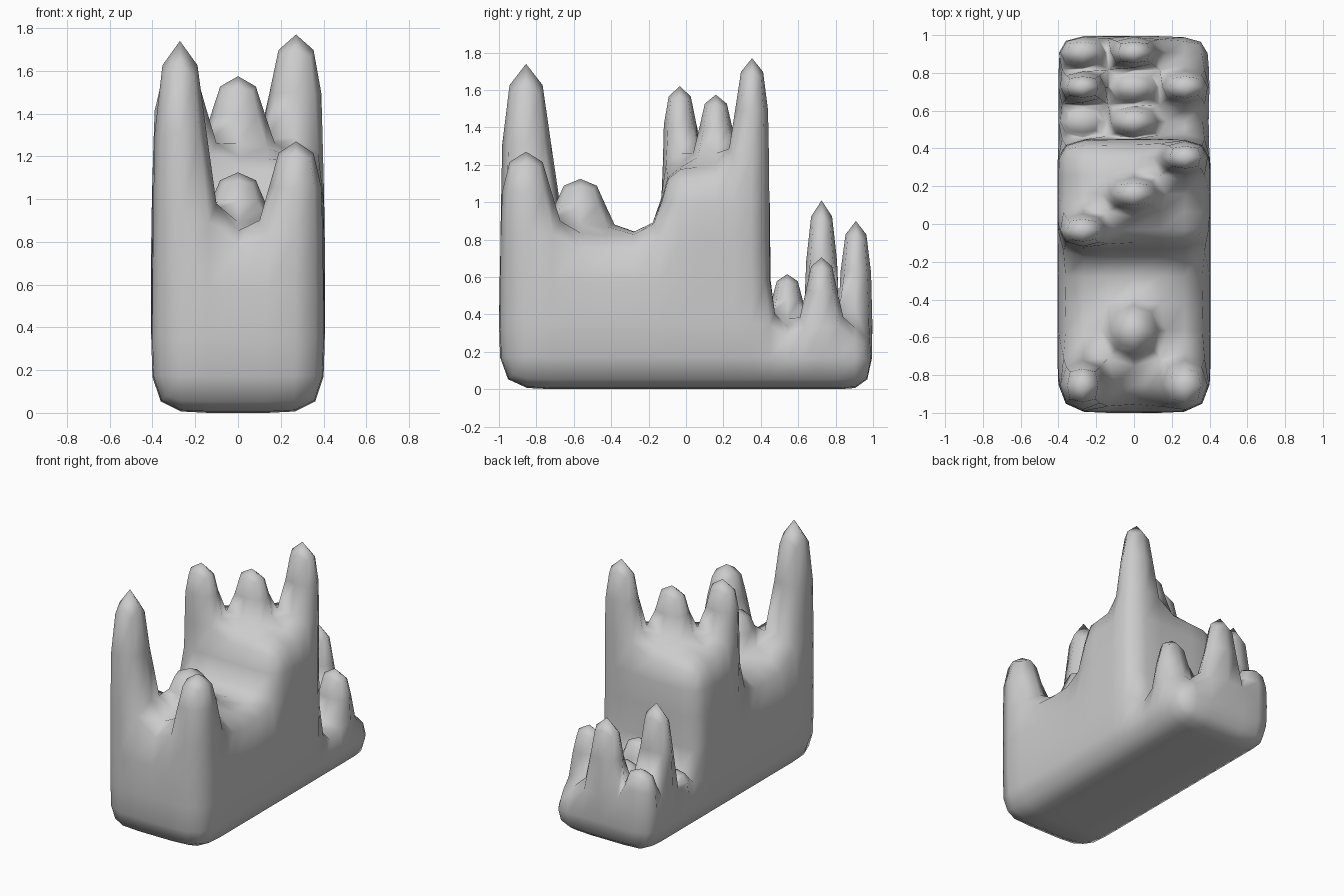
import bpy, bmesh

if "Cube" in bpy.data.objects:
    bpy.data.objects.remove(bpy.data.objects["Cube"])

# Grid lines of the cage: 3 columns across, three 3-row blocks along the depth
X = [-0.406, -0.137, 0.137, 0.406]
Y = [-1, -0.71, -0.42, -0.13, 0.063, 0.256, 0.45, 0.633, 0.817, 1]
Z = [0, 0.32, 0.83, 1.19]
LEVELS = [2, 2, 2, 3, 3, 3, 1, 1, 1]      # storeys of each row

# Spikes: (column, row) -> finished tip height
TIPS = {
    (0, 0): 1.74, (2, 0): 1.27, (1, 1): 1.125,
    (0, 3): 1.62, (1, 4): 1.575, (2, 5): 1.77,
    (0, 6): 0.45, (1, 6): 0.615,
    (0, 7): 1.01, (1, 7): 0.53, (2, 7): 0.705,
    (0, 8): 0.60, (1, 8): 0.90,
}

bm = bmesh.new()
cache = {}


def vert(i, j, k):
    if (i, j, k) not in cache:
        cache[i, j, k] = bm.verts.new((X[i], Y[j], Z[k]))
    return cache[i, j, k]


def filled(i, j, k):
    return 0 <= i < 3 and 0 <= j < 9 and 0 <= k < LEVELS[j]


def corners(i, j):
    return [(i, j), (i + 1, j), (i + 1, j + 1), (i, j + 1)]


SIDES = [(0, -1), (1, 0), (0, 1), (-1, 0)]

# Stepped block
for i in range(3):
    for j in range(9):
        ring = corners(i, j)
        bm.faces.new([vert(a, b, 0) for a, b in reversed(ring)])
        for k in range(LEVELS[j]):
            for s, (di, dj) in enumerate(SIDES):
                if not filled(i + di, j + dj, k):
                    p, q = ring[s], ring[(s + 1) % 4]
                    bm.faces.new([vert(*p, k), vert(*q, k),
                                  vert(*q, k + 1), vert(*p, k + 1)])
        base = [vert(a, b, LEVELS[j]) for a, b in ring]
        # Spike raised from its own cell, or a plain cap
        if (i, j) in TIPS:
            z0 = Z[LEVELS[j]]
            z1 = (TIPS[i, j] - 0.08 * z0) / 0.92
            top = [bm.verts.new((v.co.x, v.co.y, z1)) for v in base]
            for s in range(4):
                t = (s + 1) % 4
                bm.faces.new([base[s], base[t], top[t], top[s]])
            bm.faces.new(top)
        else:
            bm.faces.new(base)

for f in bm.faces:
    f.smooth = True
mesh = bpy.data.meshes.new("spiked_block")
bm.to_mesh(mesh)
bm.free()
obj = bpy.data.objects.new("spiked_block", mesh)
bpy.context.collection.objects.link(obj)

# Coarse rounding of the cage
mod = obj.modifiers.new("rounding", 'SUBSURF')
mod.levels = mod.render_levels = 1
